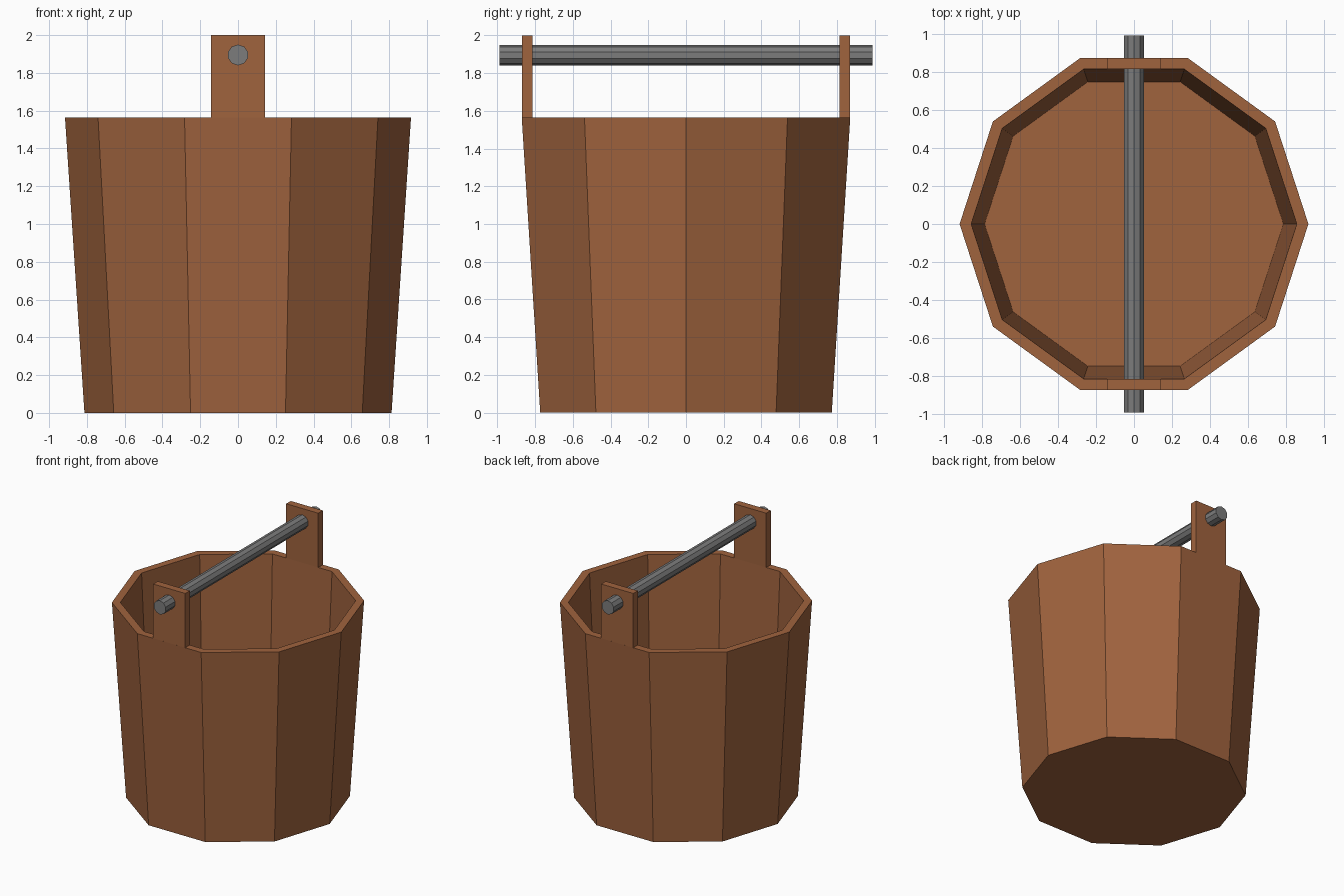
import bpy, bmesh, math

if "Cube" in bpy.data.objects:
    bpy.data.objects.remove(bpy.data.objects["Cube"])


def material(name, rgb):
    m = bpy.data.materials.new(name)
    m.diffuse_color = (*rgb, 1)
    m.use_nodes = True
    m.node_tree.nodes["Principled BSDF"].inputs["Base Color"].default_value = m.diffuse_color
    return m


WOOD = material("brown wood", (0.35, 0.125, 0.048))
METAL = material("grey metal", (0.2, 0.2, 0.2))
SIDES = 10


def make(name, bm, mat):
    bmesh.ops.recalc_face_normals(bm, faces=bm.faces)
    mesh = bpy.data.meshes.new(name)
    bm.to_mesh(mesh)
    bm.free()
    mesh.materials.append(mat)
    ob = bpy.data.objects.new(name, mesh)
    bpy.context.collection.objects.link(ob)
    return ob


# Tapered ten-sided tub: outer bottom, outer rim, inner rim, inner floor
bm = bmesh.new()
profile = [(0.813, 0), (0.916, 1.565), (0.855, 1.565), (0.785, 0.05)]
rings = []
for r, z in profile:
    rings.append([bm.verts.new((r * math.cos(math.tau * i / SIDES),
                                r * math.sin(math.tau * i / SIDES), z))
                  for i in range(SIDES)])
for a, b in zip(rings, rings[1:]):
    for i in range(SIDES):
        j = (i + 1) % SIDES
        bm.faces.new((a[i], a[j], b[j], b[i]))
bm.faces.new(rings[0])
bm.faces.new(rings[-1])
make("tub", bm, WOOD)

# Upright handle lugs rising from the front and back rim
for name, s in (("front_lug", -1), ("back_lug", 1)):
    bm = bmesh.new()
    bmesh.ops.create_cube(bm, size=1)
    for v in bm.verts:
        v.co.x *= 0.284
        v.co.y = s * 0.842 + v.co.y * 0.058
        v.co.z = 2.0 if v.co.z > 0 else 1.565
    make(name, bm, WOOD)

# Handle bar through both lugs
bm = bmesh.new()
ring = [(0.055 * math.sin(math.tau * i / 10), 1.895 + 0.055 * math.cos(math.tau * i / 10))
        for i in range(10)]
ends = [[bm.verts.new((x, y, z)) for x, z in ring] for y in (-0.99, 0.99)]
for i in range(10):
    j = (i + 1) % 10
    bm.faces.new((ends[0][i], ends[0][j], ends[1][j], ends[1][i]))
for e in ends:
    bm.faces.new(e)
make("handle_bar", bm, METAL)
